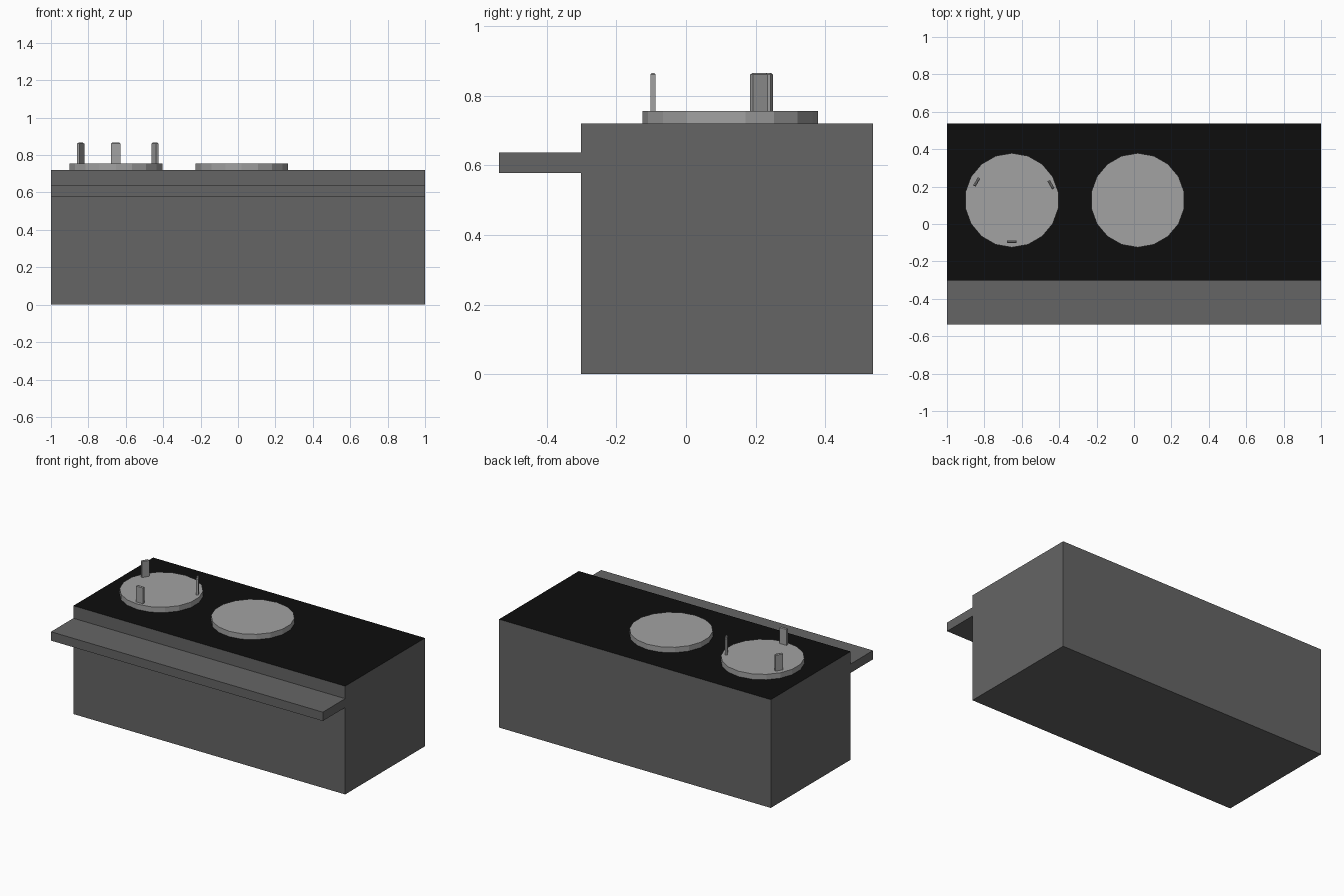
import bpy, bmesh
from math import radians, cos, sin
from mathutils import Matrix, Vector

if "Cube" in bpy.data.objects:
    bpy.data.objects.remove(bpy.data.objects["Cube"])


def material(name, rgb):
    mat = bpy.data.materials.new(name)
    mat.use_nodes = True
    mat.diffuse_color = (*rgb, 1)
    mat.node_tree.nodes["Principled BSDF"].inputs["Base Color"].default_value = (*rgb, 1)
    return mat


dark_grey = material("dark grey", (0.13, 0.13, 0.13))
light_grey = material("light grey", (0.36, 0.36, 0.36))
black = material("black", (0.004, 0.004, 0.004))


def finish(bm, name, *mats):
    mesh = bpy.data.meshes.new(name)
    bm.to_mesh(mesh)
    bm.free()
    for mat in mats:
        mesh.materials.append(mat)
    obj = bpy.data.objects.new(name, mesh)
    bpy.context.collection.objects.link(obj)
    return obj


def box(lo, hi):
    bm = bmesh.new()
    bmesh.ops.create_cube(bm, size=1)
    lo, hi = Vector(lo), Vector(hi)
    bmesh.ops.scale(bm, vec=hi - lo, verts=bm.verts)
    bmesh.ops.translate(bm, vec=(lo + hi) / 2, verts=bm.verts)
    return bm


# Counter body with a black top face
TOP = 0.72
bm = box((-1, -0.302, 0), (1, 0.537, TOP))
for face in bm.faces:
    face.material_index = 1 if face.normal.z > 0.5 else 0
finish(bm, "counter_body", dark_grey, black)

# Front shelf
finish(box((-1, -0.537, 0.578), (1, -0.302, 0.637)), "front_shelf", dark_grey)

# Round plates
PLATE_TOP = 0.756
CENTRE_Y = 0.127
for name, x in (("right_plate", -0.653), ("middle_plate", 0.02)):
    bm = bmesh.new()
    bmesh.ops.create_cone(bm, cap_ends=True, segments=18, radius1=0.252,
                          radius2=0.252, depth=PLATE_TOP - TOP)
    bmesh.ops.translate(bm, vec=(x, CENTRE_Y, (TOP + PLATE_TOP) / 2), verts=bm.verts)
    finish(bm, name, light_grey)

# Three upright pegs around the right plate, with chamfered tops
pegs = (("front_peg", -0.653, -0.095, 0),
        ("left_peg", -0.444, 0.21, 120),
        ("right_peg", -0.841, 0.225, 240))
for name, x, y, turn in pegs:
    bm = box((-0.025, -0.0075, 0), (0.025, 0.0075, 0.11))
    rim = [e for e in bm.edges if all(v.co.z > 0.1 for v in e.verts)]
    bmesh.ops.bevel(bm, geom=rim, offset=0.005, segments=1, affect='EDGES')
    bmesh.ops.transform(bm, verts=bm.verts, matrix=Matrix.Translation((x, y, PLATE_TOP))
                        @ Matrix.Rotation(radians(turn), 4, 'Z'))
    finish(bm, name, light_grey)
